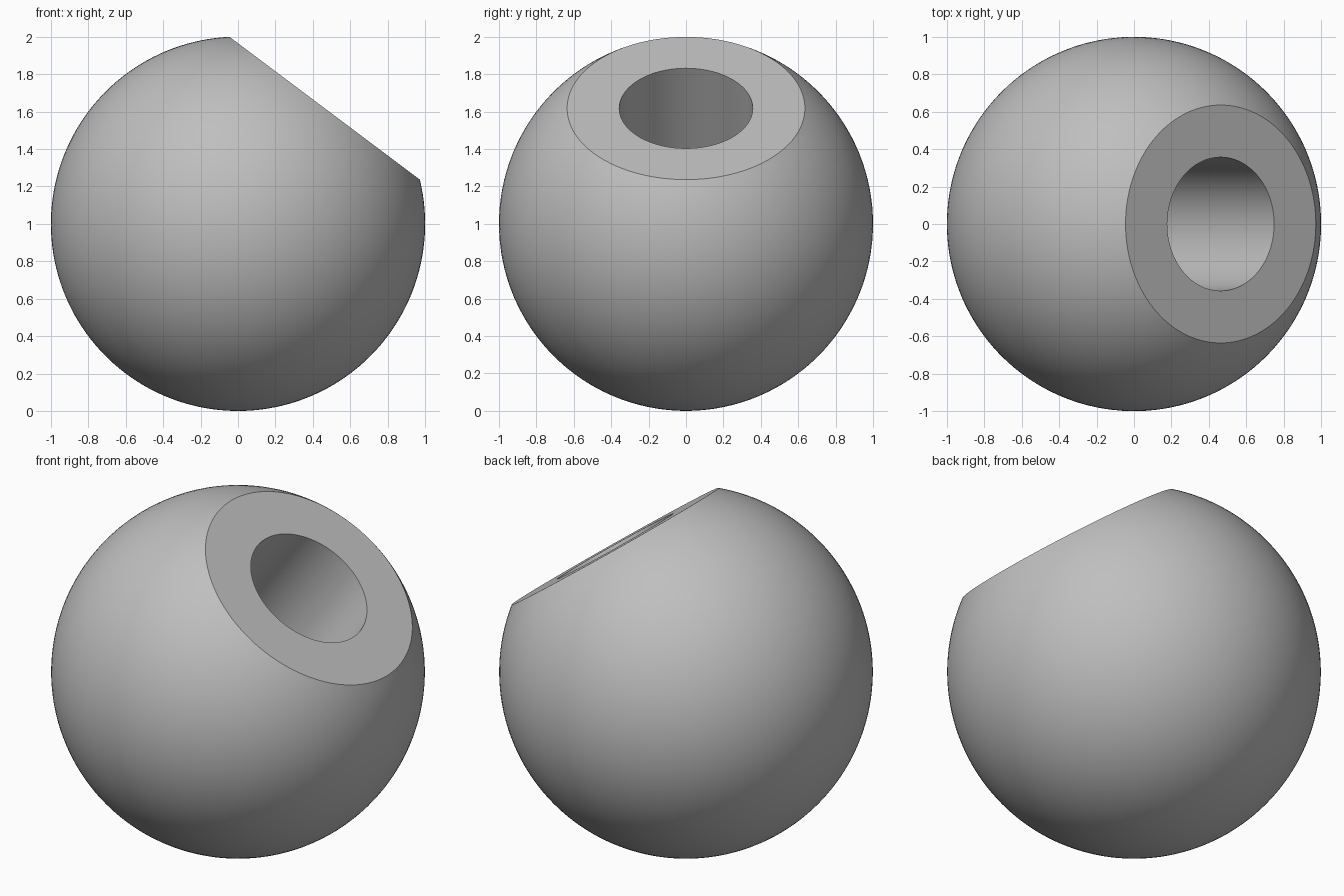
import bpy, bmesh
from math import sin, cos, pi, acos, atan2
from mathutils import Matrix, Vector

cube = bpy.data.objects.get("Cube")
if cube:
    bpy.data.objects.remove(cube, do_unlink=True)

FLAT_HEIGHT = 0.772   # distance from the ball centre to the flat
BORE_RADIUS = 0.357
BORE_DEPTH = 1.1
TILT = atan2(0.6, 0.8)
SEGMENTS, RINGS = 128, 64

# Grey material
grey = bpy.data.materials.new("plain grey")
grey.use_nodes = True
colour = (0.52, 0.52, 0.52, 1)
grey.diffuse_color = colour
grey.node_tree.nodes["Principled BSDF"].inputs["Base Color"].default_value = colour

# Half section: ball arc from the pole to the flat, then the blind bore
start = acos(FLAT_HEIGHT)
angles = [pi + (start - pi) * i / RINGS for i in range(RINGS + 1)]
profile = [(sin(a), cos(a)) for a in angles]
bore_floor = FLAT_HEIGHT - BORE_DEPTH
profile += [(BORE_RADIUS, FLAT_HEIGHT), (BORE_RADIUS, bore_floor), (0, bore_floor)]

# Revolve the section and tilt the flat towards the side
bm = bmesh.new()
verts = [bm.verts.new((r, 0, z)) for r, z in profile]
edges = [bm.edges.new(pair) for pair in zip(verts, verts[1:])]
bmesh.ops.spin(bm, geom=verts + edges, cent=(0, 0, 0), axis=(0, 0, 1),
               angle=2 * pi, steps=SEGMENTS, use_merge=True)
bmesh.ops.remove_doubles(bm, verts=bm.verts, dist=0.0005)
bmesh.ops.recalc_face_normals(bm, faces=bm.faces)
bmesh.ops.transform(bm, verts=bm.verts,
                    matrix=Matrix.Translation(Vector((0, 0, 1))) @ Matrix.Rotation(TILT, 4, 'Y'))

mesh = bpy.data.meshes.new("bored_ball")
bm.to_mesh(mesh)
bm.free()
mesh.materials.append(grey)
ball = bpy.data.objects.new("bored_ball", mesh)
bpy.context.collection.objects.link(ball)

# Smooth ball and bore, crisp rims
bpy.ops.object.select_all(action='DESELECT')
ball.select_set(True)
bpy.context.view_layer.objects.active = ball
bpy.ops.object.shade_smooth_by_angle(angle=pi / 6)
